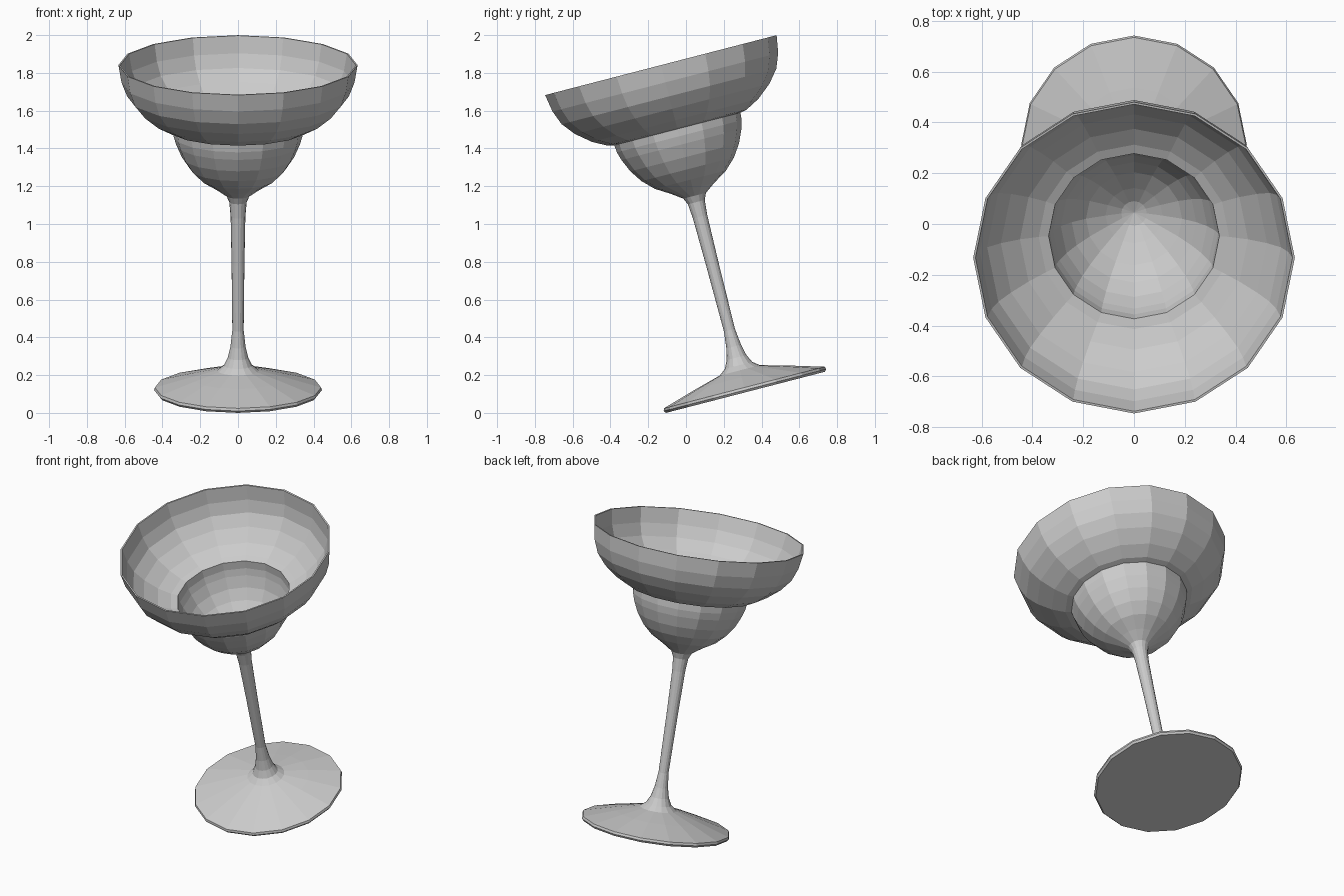
import bpy
import bmesh
import math
from mathutils import Matrix

SIDES = 16
TILT = math.radians(14.5)

cube = bpy.data.objects.get("Cube")
if cube:
    bpy.data.objects.remove(cube)

# Pale grey glass
glass = bpy.data.materials.new("pale_grey_glass")
glass.use_nodes = True
colour = (0.6, 0.6, 0.6, 1)
glass.diffuse_color = colour
glass.node_tree.nodes["Principled BSDF"].inputs["Base Color"].default_value = colour

# Profile sections as (radius, height along the axis)
foot = [(0, 0), (0.435, 0), (0.444, 0.012), (0.44, 0.026), (0.25, 0.082), (0.11, 0.12)]
stem = [(0.075, 0.147), (0.054, 0.19), (0.04, 0.25), (0.03, 0.34),
        (0.034, 0.7), (0.039, 0.96), (0.046, 1.04), (0.062, 1.075)]
lower_cup = [(0.118, 1.115), (0.195, 1.163), (0.253, 1.22), (0.297, 1.285),
             (0.328, 1.355), (0.341, 1.40), (0.345, 1.44)]
upper_cup = [(0.38, 1.447), (0.455, 1.487), (0.532, 1.55), (0.587, 1.618),
             (0.617, 1.695), (0.633, 1.789)]
rim_and_inside = [(0.624, 1.789), (0.607, 1.697), (0.578, 1.624), (0.524, 1.56),
                  (0.449, 1.499), (0.375, 1.461), (0.336, 1.45), (0.331, 1.40),
                  (0.318, 1.358), (0.288, 1.291), (0.245, 1.23), (0.189, 1.175),
                  (0.112, 1.126), (0.05, 1.092), (0, 1.08)]


def lathe(name, profile, sides):
    """Turn a profile around the z axis into a closed solid."""
    bm = bmesh.new()
    verts = [bm.verts.new((0, r, z)) for r, z in profile]
    edges = [bm.edges.new(pair) for pair in zip(verts, verts[1:])]
    bmesh.ops.spin(bm, geom=verts + edges, cent=(0, 0, 0), axis=(0, 0, 1),
                   angle=math.tau, steps=sides, use_duplicate=False)
    bmesh.ops.remove_doubles(bm, verts=bm.verts[:], dist=0.0005)
    bmesh.ops.recalc_face_normals(bm, faces=bm.faces[:])
    mesh = bpy.data.meshes.new(name)
    bm.to_mesh(mesh)
    bm.free()
    mesh.materials.append(glass)
    obj = bpy.data.objects.new(name, mesh)
    bpy.context.collection.objects.link(obj)
    return obj


# Stemmed glass, leaning towards the front on the edge of its foot
goblet = lathe("stemmed_glass", foot + stem + lower_cup + upper_cup + rim_and_inside, SIDES)
goblet.matrix_world = (Matrix.Translation((0, 0.315, 0.109))
                       @ Matrix.Rotation(TILT, 4, 'X'))
